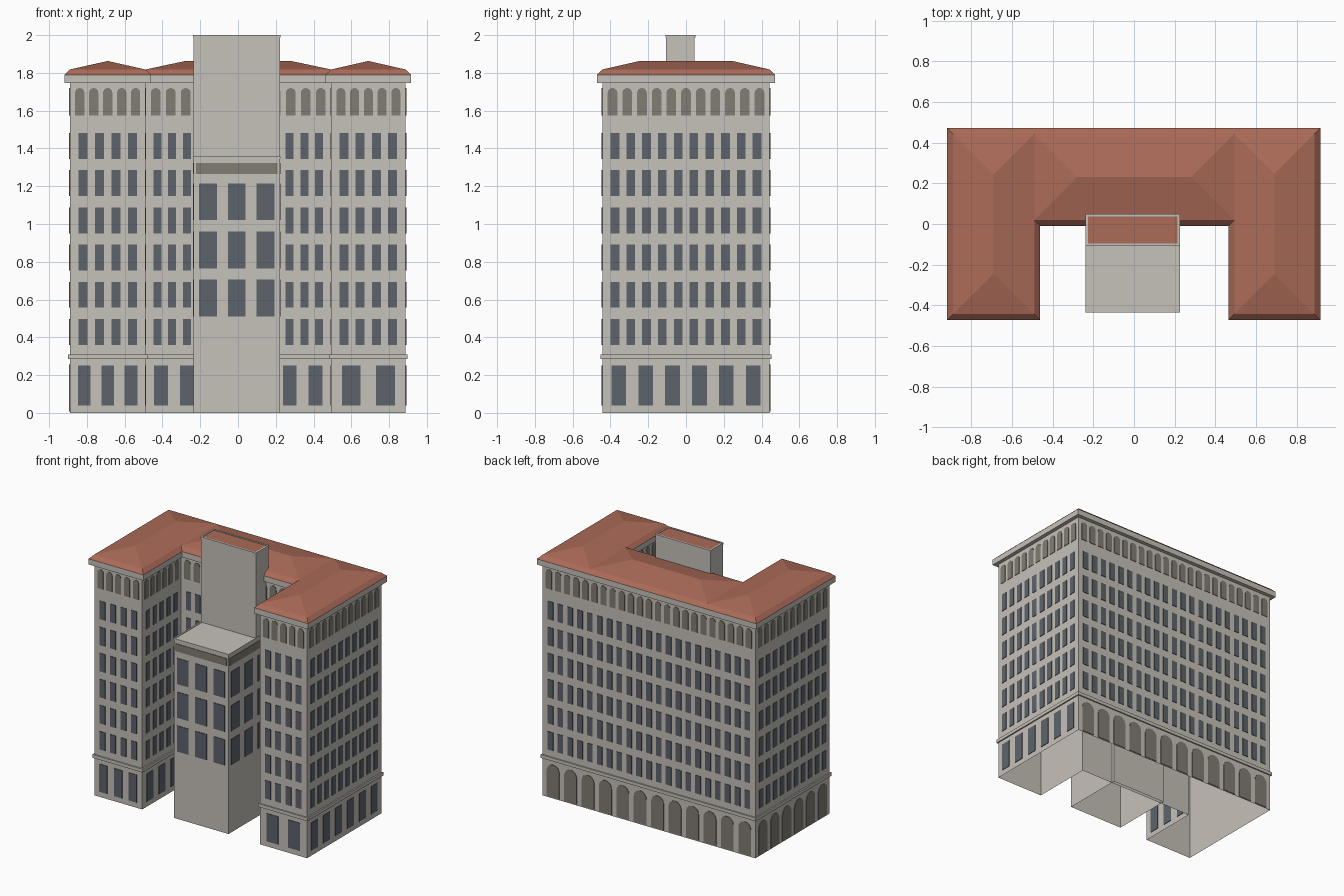
import bpy, bmesh, math
from mathutils import Vector

if "Cube" in bpy.data.objects:
    bpy.data.objects.remove(bpy.data.objects["Cube"])


def material(name, rgb):
    m = bpy.data.materials.new(name)
    m.diffuse_color = (*rgb, 1)
    m.use_nodes = True
    m.node_tree.nodes["Principled BSDF"].inputs["Base Color"].default_value = m.diffuse_color
    return m


STONE = material("pale stone", (0.565, 0.54, 0.488))
GLASS = material("dark glass", (0.109, 0.127, 0.15))
NICHE = material("brown grey niche", (0.222, 0.205, 0.17))
TILE = material("red tile", (0.41, 0.147, 0.097))


def finish(bm, name, *mats):
    bmesh.ops.remove_doubles(bm, verts=bm.verts, dist=1e-5)
    me = bpy.data.meshes.new(name)
    bm.to_mesh(me)
    bm.free()
    for m in mats:
        me.materials.append(m)
    ob = bpy.data.objects.new(name, me)
    bpy.context.collection.objects.link(ob)
    return ob


# U-shaped plan: x, y and the outward direction of each corner
XL, XR, IL, IR, YF, YB, YC = -0.89, 0.887, -0.49, 0.493, -0.443, 0.443, 0.02
PLAN = [(XL, YF, -1, -1), (IL, YF, 1, -1), (IL, YC, 1, -1), (IR, YC, -1, -1),
        (IR, YF, -1, -1), (XR, YF, 1, -1), (XR, YB, 1, 1), (XL, YB, -1, 1)]


def sweep(name, profile, mat, plan=PLAN):
    """Carry an (offset, z) profile around the plan."""
    bm = bmesh.new()
    rings = [[bm.verts.new((x + sx * o, y + sy * o, z)) for x, y, sx, sy in plan]
             for o, z in profile]
    n = len(plan)
    for a, b in zip(rings, rings[1:]):
        for i in range(n):
            j = (i + 1) % n
            bm.faces.new((a[i], a[j], b[j], b[i]))
    return finish(bm, name, mat)


sweep("main_walls", [(0, 0), (0, 1.75)], STONE)
sweep("belt_course", [(0, 0.285), (0.01, 0.285), (0.01, 0.31), (0, 0.31)], STONE)
sweep("cornice", [(0, 1.747), (0.029, 1.747), (0.029, 1.79)], STONE)
sweep("roof_skirt", [(0.029, 1.79), (0, 1.818)], TILE)


def hip_roof(name, x0, x1, y0, y1, z0, z1):
    bm = bmesh.new()
    h = min(x1 - x0, y1 - y0) / 2
    c = [bm.verts.new((x, y, z0)) for x, y in ((x0, y0), (x1, y0), (x1, y1), (x0, y1))]
    if x1 - x0 > y1 - y0:
        a, b = bm.verts.new((x0 + h, y0 + h, z1)), bm.verts.new((x1 - h, y0 + h, z1))
        faces = [(c[0], c[1], b, a), (c[1], c[2], b), (c[2], c[3], a, b), (c[3], c[0], a)]
    else:
        a, b = bm.verts.new((x0 + h, y0 + h, z1)), bm.verts.new((x0 + h, y1 - h, z1))
        faces = [(c[0], c[1], a), (c[1], c[2], b, a), (c[2], c[3], b), (c[3], c[0], a, b)]
    for f in faces:
        bm.faces.new(f)
    finish(bm, name, TILE)


hip_roof("left_wing_roof", XL, IL, YF, YB, 1.818, 1.863)
hip_roof("right_wing_roof", IR, XR, YF, YB, 1.818, 1.863)
hip_roof("centre_roof", IL, IR, YC, YB, 1.818, 1.863)


def panel(bm, p, u, s, w, z0, z1, arch=False):
    """Thin plate on a wall through p along u, optionally round-headed."""
    n = Vector((u.y, -u.x, 0))
    r = w / 2
    if arch:
        pts = [(-r, z0), (r, z0)] + [(r * math.cos(math.pi * k / 8),
               z1 - r + r * math.sin(math.pi * k / 8)) for k in range(9)]
    else:
        pts = [(-r, z0), (r, z0), (r, z1), (-r, z1)]
    back = [bm.verts.new(p + u * (s + a) + Vector((0, 0, z))) for a, z in pts]
    front = [bm.verts.new(v.co + n * 0.004) for v in back]
    bm.faces.new(front)
    for i in range(len(pts)):
        j = (i + 1) % len(pts)
        bm.faces.new((back[i], back[j], front[j], front[i]))


TX0, TX1 = -0.235, 0.222     # stair block and tower width


def row(bm, p, q, count, margin, ratio, z0, z1, arch=False, skip=False):
    d = q - p
    u, step = d.normalized(), (d.length - margin) / count
    for i in range(count):
        s = margin / 2 + step * (i + 0.5)
        x, half = p.x + u.x * s, step * ratio / 2
        if skip and TX0 < x - half and x + half < TX1:
            continue      # hidden inside the stair block
        panel(bm, p, u, s, step * ratio, z0, z1, arch)


# Walls: start, end, ground count, ground arched, window count, top arch count
WALLS = [("left_front", 0, 1, 3, False, 4, 5), ("left_court", 1, 2, 3, False, 5, 6),
         ("centre_front", 2, 3, 7, False, 12, 12), ("right_court", 3, 4, 3, False, 5, 6),
         ("right_front", 4, 5, 2, False, 4, 5), ("right_side", 5, 6, 6, False, 10, 11),
         ("back", 6, 7, 12, True, 21, 23), ("left_side", 7, 0, 6, True, 10, 11)]
for name, a, b, ng, arched, nw, nt in WALLS:
    p, q = Vector((*PLAN[a][:2], 0)), Vector((*PLAN[b][:2], 0))
    hide = name == "centre_front"
    glass, niche = bmesh.new(), bmesh.new()
    if arched:
        row(niche, p, q, ng, 0.03, 0.72, 0.008, 0.255, True)
    else:
        row(glass, p, q, ng, 0.03, 0.54, 0.04, 0.25, False, hide)
    for k in range(6):
        z = 0.36 + 0.197 * k
        row(glass, p, q, nw, 0.05, 0.55, z, z + 0.137, False, hide)
    row(niche, p, q, nt, 0.03, 0.66, 1.575, 1.72, True, hide)
    finish(glass, name + "_windows", GLASS)
    finish(niche, name + "_arches", NICHE)


def rect(x0, x1, y0, y1):
    return [(x0, y0, -1, -1), (x1, y0, 1, -1), (x1, y1, 1, 1), (x0, y1, -1, 1)]


def capped(name, plan, z0, z1, top_mat):
    """Open-bottomed shaft with a thin projecting cap and a sunken top panel."""
    ob = sweep(name, [(0, z0), (0, z1 - 0.012), (0.004, z1 - 0.012), (0.004, z1),
                      (-0.008, z1), (-0.008, z1 - 0.004)], STONE, plan)
    bm = bmesh.new()
    bm.faces.new([bm.verts.new((x - 0.008 * sx, y - 0.008 * sy, z1 - 0.004))
                  for x, y, sx, sy in plan])
    finish(bm, name + "_top", top_mat)


# Stair block in the court and the tower above it
BF, TF, TB = -0.43, -0.105, 0.046
capped("stair_block", rect(TX0, TX1, BF, TB), 0, 1.358, STONE)
capped("tower", rect(TX0, TX1, TF, TB), 1.35, 2.0, TILE)

# Stair block windows and frieze on its front and two sides
glass, frieze = bmesh.new(), bmesh.new()
corners = [Vector(c) for c in ((TX0, TB, 0), (TX0, BF, 0), (TX1, BF, 0), (TX1, TB, 0))]
for p, q in zip(corners, corners[1:]):
    for z in (0.51, 0.765, 1.02):
        row(glass, p, q, 3, 0.0, 0.62, z, z + 0.195)
    row(frieze, p, q, 1, 0.0, 0.94, 1.265, 1.322)
finish(glass, "stair_block_windows", GLASS)
finish(frieze, "stair_block_frieze", NICHE)
